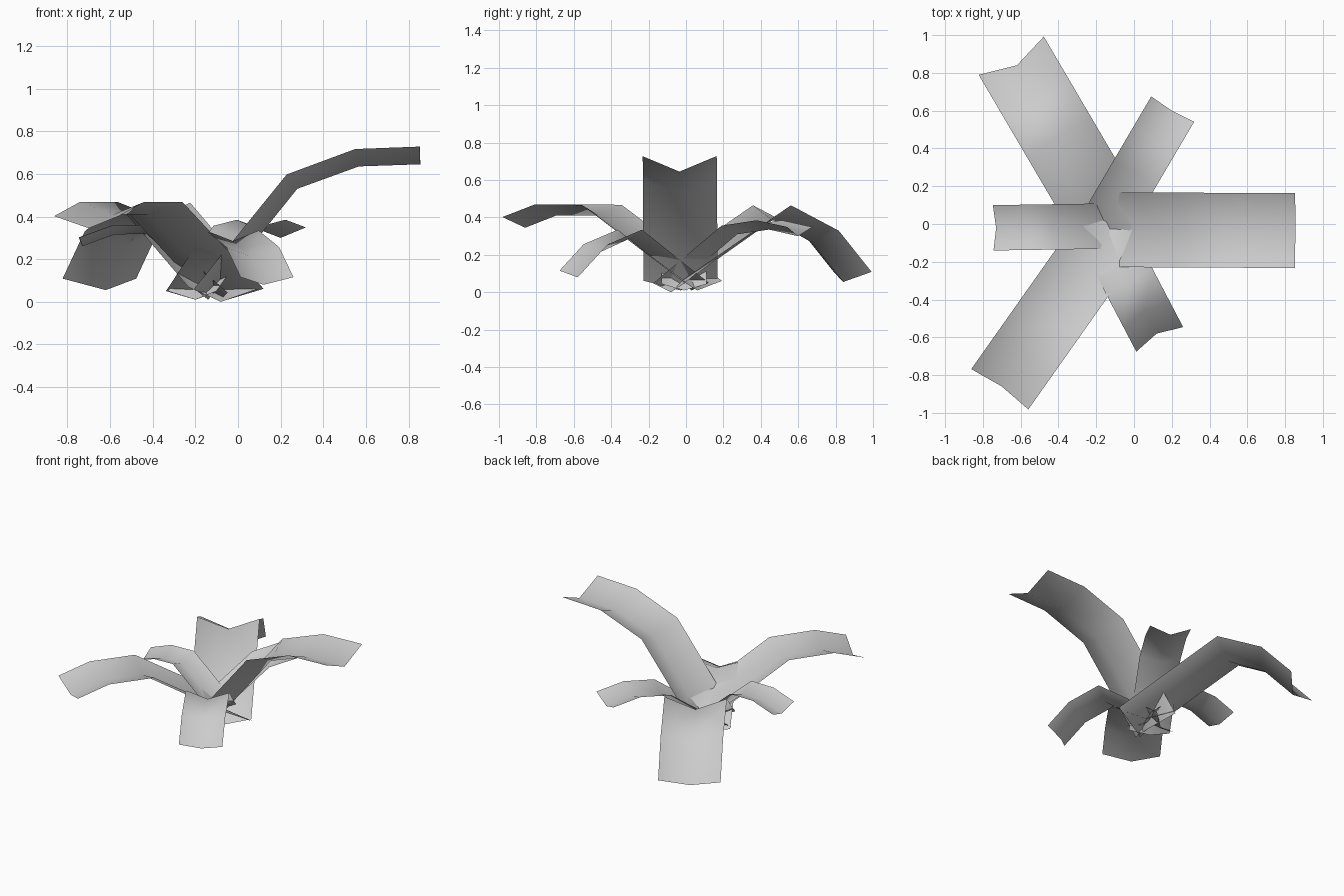
import bpy
import math
from mathutils import Vector

cube = bpy.data.objects.get("Cube")
if cube:
    bpy.data.objects.remove(cube, do_unlink=True)

# One plain grey for all leaves
grey = bpy.data.materials.new("leaf_grey")
grey.use_nodes = True
COLOUR = (0.6, 0.6, 0.6, 1.0)
grey.diffuse_color = COLOUR
grey.node_tree.nodes["Principled BSDF"].inputs["Base Color"].default_value = COLOUR


def leaf(name, start, tip, half_width, fold, profile):
    """Arching strip with a sunken midrib; profile is (fraction along, height)."""
    a, b = Vector((*start, 0)), Vector((*tip, 0))
    side = Vector((0, 0, 1)).cross(b - a).normalized()
    spine = [a.lerp(b, t) + Vector((0, 0, z)) for t, z in profile]
    verts, faces = [], []
    last = len(spine) - 1
    for i, p in enumerate(spine):
        # Average direction of the neighbouring segments gives the lift of the edges
        before = (p - spine[i - 1]).normalized() if i > 0 else Vector()
        after = (spine[i + 1] - p).normalized() if i < last else Vector()
        lift = (before + after).normalized().cross(side) * fold
        verts += [p + lift + side * half_width, p, p + lift - side * half_width]
    for i in range(last):
        for j in range(2):
            k = 3 * i + j
            faces.append((k, k + 1, k + 4, k + 3))
    mesh = bpy.data.meshes.new(name)
    mesh.from_pydata(verts, [], faces)
    mesh.materials.append(grey)
    obj = bpy.data.objects.new(name, mesh)
    bpy.context.collection.objects.link(obj)
    bpy.ops.object.select_all(action='DESELECT')
    obj.select_set(True)
    bpy.context.view_layer.objects.active = obj
    bpy.ops.object.shade_smooth_by_angle(angle=math.radians(65))
    return obj


# Three long leaves
leaf("tall_left_leaf", (-.14, -.03), (.855, -.035), .198, .083,
     [(0, .01), (.42, .53), (.71, .635), (1, .645)])
leaf("long_back_leaf", (-.08, -.08), (-.62, .84), .2, .08,
     [(0, 0), (.59, .385), (.82, .265), (1, .055)])
leaf("long_front_leaf", (-.05, .06), (-.7, -.86), .185, .06,
     [(0, .01), (.57, .41), (.82, .41), (1, .345)])

# Three short leaves between them
leaf("short_back_leaf", (-.2, -.08), (.2, .6), .132, .05,
     [(0, .01), (.52, .31), (.77, .335), (1, .3)])
leaf("short_front_leaf", (-.2, .03), (.12, -.58), .14, .05,
     [(0, .01), (.55, .285), (.8, .215), (1, .08)])
leaf("short_right_leaf", (-.08, -.01), (-.73, -.02), .12, .045,
     [(0, .01), (.54, .32), (.77, .315), (1, .26)])
